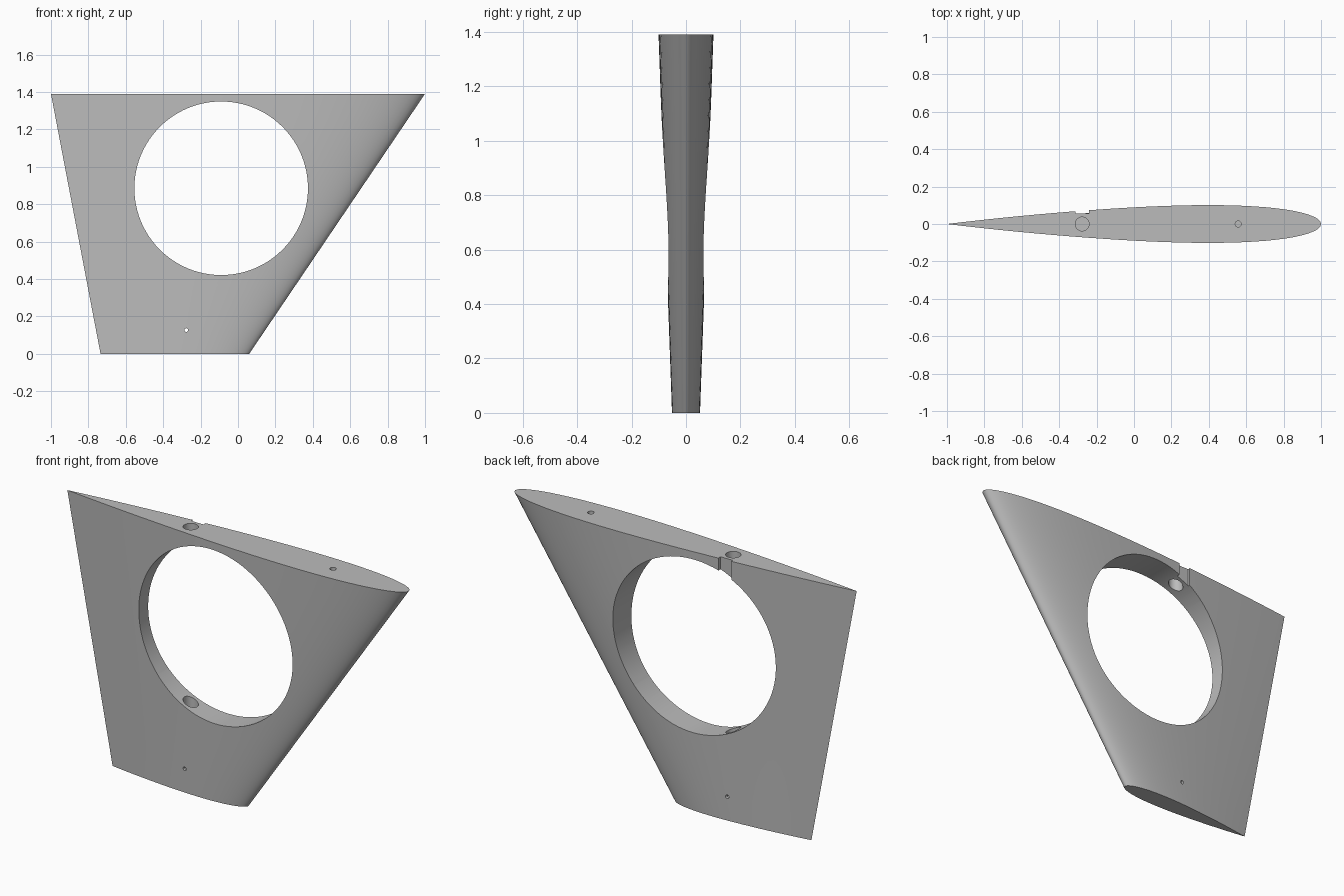
import bpy, bmesh, math
from mathutils import Vector

cube = bpy.data.objects.get("Cube")
if cube:
    bpy.data.objects.remove(cube, do_unlink=True)

HEIGHT = 1.39
ROWS = 12
SIDE = 40

grey = bpy.data.materials.new("plain grey")
grey.use_nodes = True
grey.diffuse_color = (0.5, 0.5, 0.5, 1)
grey.node_tree.nodes["Principled BSDF"].inputs["Base Color"].default_value = (0.5, 0.5, 0.5, 1)


def half_thickness(c):
    """Symmetric wing section with a closed trailing edge, c from 0 to 1."""
    return 5 * (0.2969 * math.sqrt(c) - 0.126 * c - 0.3516 * c**2
                + 0.2843 * c**3 - 0.1036 * c**4)


def section():
    """Loop of (chord position, unit half thickness) pairs around the section."""
    cs = [(1 - math.cos(math.pi * i / SIDE)) / 2 for i in range(SIDE + 1)]
    back = [(c, half_thickness(c)) for c in cs[:-1]]
    front = [(c, -half_thickness(c)) for c in reversed(cs[1:-1])]
    return back + [(1, 0)] + front


def lerp(a, b, t):
    return a + (b - a) * t


# Tapered fin body, lofted from the small lower section to the large upper one
bm = bmesh.new()
rings = []
for row in range(ROWS + 1):
    t = row / ROWS
    nose, tail = lerp(0.06, 1, t), lerp(-0.735, -1, t)
    thick = lerp(0.103, 0.202, t)
    rings.append([bm.verts.new((lerp(nose, tail, c), h * thick, HEIGHT * t))
                  for c, h in section()])
n = len(rings[0])
for low, high in zip(rings, rings[1:]):
    for i in range(n):
        j = (i + 1) % n
        bm.faces.new((low[i], low[j], high[j], high[i]))
bm.faces.new(rings[0])
bm.faces.new(rings[-1])
bmesh.ops.recalc_face_normals(bm, faces=bm.faces)
mesh = bpy.data.meshes.new("fin")
bm.to_mesh(mesh)
bm.free()
mesh.materials.append(grey)
fin = bpy.data.objects.new("fin", mesh)
bpy.context.collection.objects.link(fin)


def cut(cutter):
    """Subtract the cutter from the fin and discard it."""
    cutter.hide_render = True
    cutter.data.materials.append(grey)
    bpy.context.view_layer.objects.active = fin
    mod = fin.modifiers.new("cut", "BOOLEAN")
    mod.operation, mod.solver, mod.object = "DIFFERENCE", "EXACT", cutter
    bpy.ops.object.modifier_apply(modifier=mod.name)
    bpy.data.objects.remove(cutter, do_unlink=True)


def bore(start, end, radius, sides):
    """Cut a round hole between two points."""
    a, b = Vector(start), Vector(end)
    bpy.ops.mesh.primitive_cylinder_add(
        vertices=sides, radius=radius, depth=(b - a).length, location=(a + b) / 2,
        rotation=(b - a).to_track_quat("Z", "Y").to_euler())
    cut(bpy.context.object)


# Large round window through the fin
bore((-0.09, -0.5, 0.885), (-0.09, 0.5, 0.885), 0.464, 96)
# Shaft bore from the top, across the window and on into the lower part
bore((-0.277, 0, 0.1), (-0.277, 0, 1.5), 0.037, 32)
# Blind pin hole near the nose
bore((0.557, 0, 1.19), (0.557, 0, 1.5), 0.016, 24)
# Small cross hole near the bottom
bore((-0.277, -0.3, 0.127), (-0.277, 0.3, 0.127), 0.01, 16)

# Notch in the back face, from the top edge down to the window
bpy.ops.mesh.primitive_cube_add(size=1, location=(-0.277, 0.155, 1.35))
notch = bpy.context.object
notch.scale = (0.072, 0.2, 0.3)
cut(notch)

# Smooth skin with crisp edges
bpy.ops.object.select_all(action="DESELECT")
fin.select_set(True)
bpy.context.view_layer.objects.active = fin
bpy.ops.object.shade_smooth_by_angle(angle=math.radians(30))
